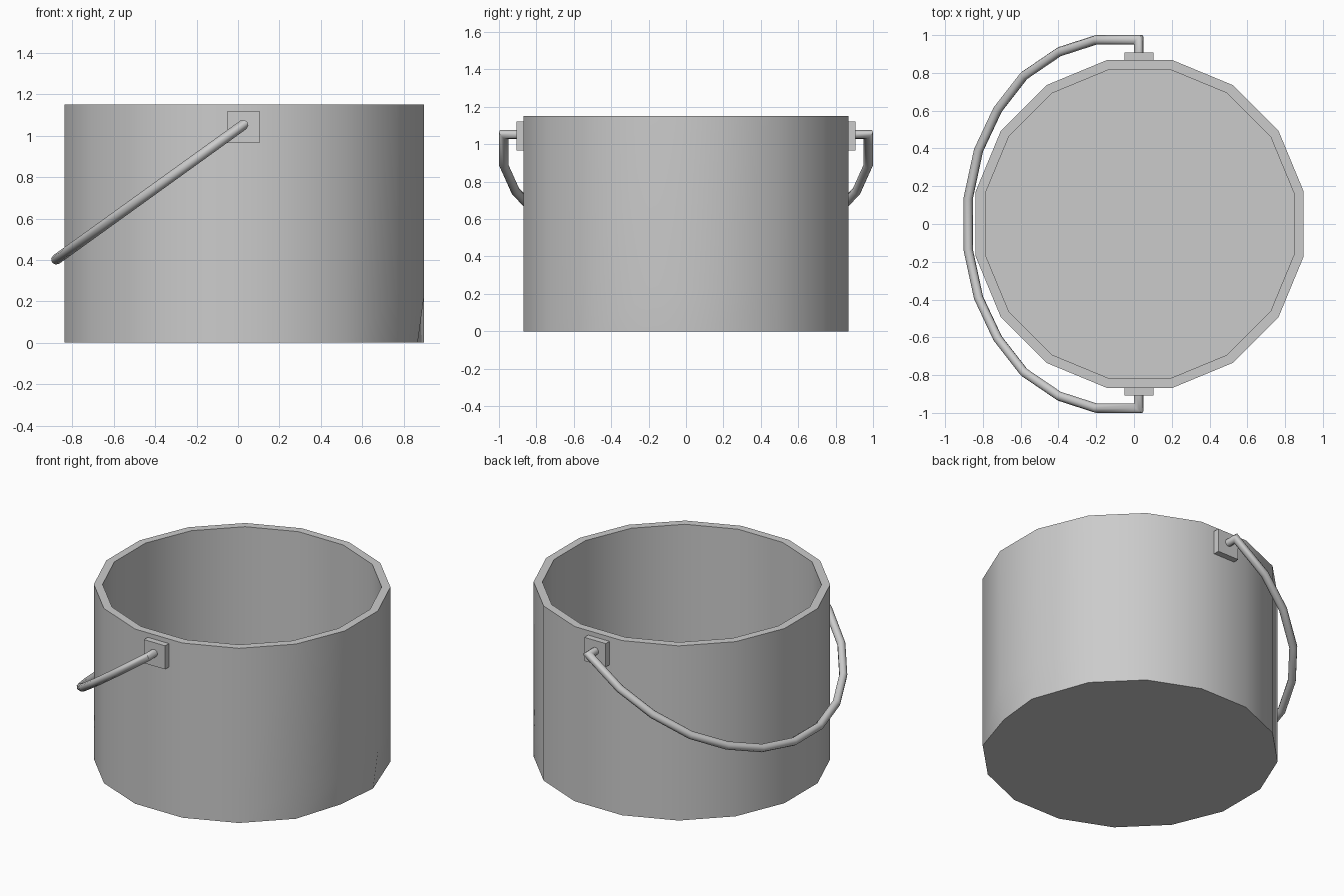
import bpy, bmesh
from math import cos, sin, pi, radians
from mathutils import Vector

if "Cube" in bpy.data.objects:
    bpy.data.objects.remove(bpy.data.objects["Cube"])

CX = 0.03          # bucket axis sits slightly right of centre
SIDES = 16


def finish(bm, name, smooth_angle=None):
    bmesh.ops.recalc_face_normals(bm, faces=bm.faces)
    mesh = bpy.data.meshes.new(name)
    bm.to_mesh(mesh)
    bm.free()
    ob = bpy.data.objects.new(name, mesh)
    bpy.context.collection.objects.link(ob)
    if smooth_angle:
        bpy.ops.object.select_all(action='DESELECT')
        ob.select_set(True)
        bpy.context.view_layer.objects.active = ob
        bpy.ops.object.shade_smooth_by_angle(angle=radians(smooth_angle))
    return ob


def skin(bm, rings):
    # bridge successive vertex rings and cap both ends
    for a, b in zip(rings, rings[1:]):
        n = len(a)
        for i in range(n):
            j = (i + 1) % n
            bm.faces.new((a[i], a[j], b[j], b[i]))
    bm.faces.new(rings[0])
    bm.faces.new(rings[-1])


# bucket: outer wall, rim, inner wall and floor in one closed shell
bm = bmesh.new()
rings = []
for r, z in [(0.885, 0), (0.885, 0.22), (0.885, 1.15), (0.833, 1.15), (0.833, 0.05)]:
    rings.append([bm.verts.new((CX + r * cos((i + 0.5) * 2 * pi / SIDES),
                                r * sin((i + 0.5) * 2 * pi / SIDES), z))
                  for i in range(SIDES)])
# slight dent at the foot of the right side
rings[0][-1].co.x -= 0.03
rings[0][0].co.y -= 0.05
skin(bm, rings)
finish(bm, "bucket", 40)

# handle mounting plates, front and back
for side, name in ((-1, "front_plate"), (1, "back_plate")):
    bm = bmesh.new()
    bmesh.ops.create_cube(bm, size=1)
    for v in bm.verts:
        v.co = Vector((CX - 0.003 + v.co.x * 0.155,
                       side * 0.88 + v.co.y * 0.055,
                       1.043 + v.co.z * 0.155))
    finish(bm, name)

# bail handle: mitred tube swept along a tilted planar path
half = [(0.025, 0.88), (0.025, 0.975), (-0.2, 0.975), (-0.395, 0.912),
        (-0.582, 0.785), (-0.722, 0.605), (-0.823, 0.39), (-0.878, 0.135)]
outline = half + [(x, -y) for x, y in reversed(half)]
path = [Vector((x, y, 1.052 + 0.72 * (x - 0.025))) for x, y in outline]
normal = Vector((0.72, 0, -1)).normalized()
RADIUS, SEG = 0.025, 8
bm = bmesh.new()
rings = []
for k, p in enumerate(path):
    t_in = (p - path[max(k - 1, 0)]).normalized()
    t_out = (path[min(k + 1, len(path) - 1)] - p).normalized()
    tangent = (t_in + t_out).normalized()
    stretch = 1 / max(tangent.dot(t_out if t_out.length else t_in), 0.3)
    across = tangent.cross(normal) * stretch
    rings.append([bm.verts.new(p + RADIUS * (across * cos(2 * pi * i / SEG)
                                             + normal * sin(2 * pi * i / SEG)))
                  for i in range(SEG)])
skin(bm, rings)
finish(bm, "handle", 50)
